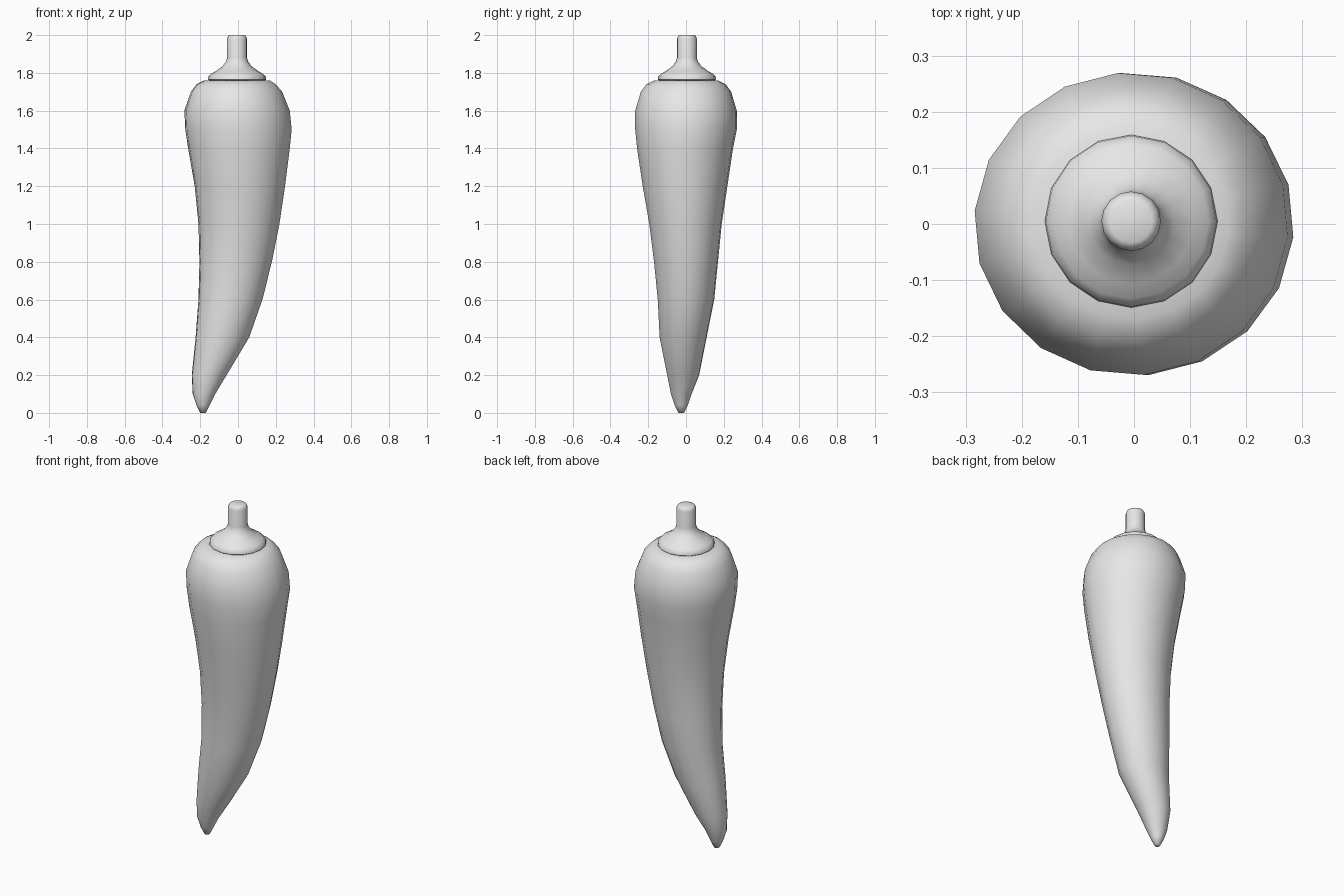
import bpy
import bmesh
from math import cos, sin, tau, radians

default_cube = bpy.data.objects.get("Cube")
if default_cube:
    bpy.data.objects.remove(default_cube, do_unlink=True)

# One plain grey for the whole model
grey = bpy.data.materials.new("plain grey")
grey.use_nodes = True
grey_value = (0.8, 0.8, 0.8, 1)
grey.diffuse_color = grey_value
grey.node_tree.nodes["Principled BSDF"].inputs["Base Color"].default_value = grey_value


def loft(name, rings, sides, phase, sharp_angle):
    """Skin elliptical rings (z, left, right, front, back) from bottom to top,
    closing both ends with a cap."""
    bm = bmesh.new()
    loops = []
    for z, left, right, front, back in rings:
        centre_x, radius_x = (left + right) / 2, (right - left) / 2
        centre_y, radius_y = (front + back) / 2, (back - front) / 2
        loop = []
        for i in range(sides):
            angle = phase + tau * i / sides
            loop.append(bm.verts.new((centre_x + radius_x * cos(angle),
                                      centre_y + radius_y * sin(angle), z)))
        loops.append(loop)
    for low, high in zip(loops, loops[1:]):
        for i in range(sides):
            j = (i + 1) % sides
            bm.faces.new((low[i], low[j], high[j], high[i]))
    bm.faces.new(list(reversed(loops[0])))
    bm.faces.new(loops[-1])
    bmesh.ops.recalc_face_normals(bm, faces=bm.faces)

    mesh = bpy.data.meshes.new(name)
    bm.to_mesh(mesh)
    bm.free()
    mesh.materials.append(grey)
    part = bpy.data.objects.new(name, mesh)
    bpy.context.collection.objects.link(part)
    bpy.ops.object.select_all(action="DESELECT")
    part.select_set(True)
    bpy.context.view_layer.objects.active = part
    bpy.ops.object.shade_smooth_by_angle(angle=radians(sharp_angle))
    return part


# Curved, tapering pepper body: height, then left, right, front and back limits
body_rings = [
    (0, -.2, -.17, -.04, -.01),
    (.04, -.22, -.15, -.06, .01),
    (.1, -.24, -.12, -.08, .03),
    (.2, -.245, -.06, -.1, .07),
    (.4, -.225, .06, -.14, .11),
    (.6, -.21, .13, -.15, .15),
    (.8, -.205, .18, -.17, .17),
    (1, -.21, .22, -.195, .19),
    (1.2, -.23, .25, -.23, .22),
    (1.4, -.265, .275, -.26, .25),
    (1.5, -.28, .285, -.27, .27),
    (1.6, -.285, .275, -.27, .27),
    (1.7, -.25, .235, -.24, .24),
    (1.74, -.22, .2, -.21, .21),
    (1.76, -.18, .17, -.17, .17),
    (1.76, -.1, .1, -.1, .1),
]
loft("pepper_body", body_rings, 18, radians(95), 70)

# Flared cap running up into the stalk: height and radius
stem_profile = [
    (1.755, .14), (1.765, .154), (1.78, .152), (1.795, .138), (1.81, .112),
    (1.835, .077), (1.86, .059), (1.88, .053), (1.98, .053), (1.995, .047), (2, .038),
]
offset = .005
stem_rings = [(z, -r - offset, r - offset, offset - r, offset + r)
              for z, r in stem_profile]
loft("cap_and_stem", stem_rings, 16, 0, 60)
